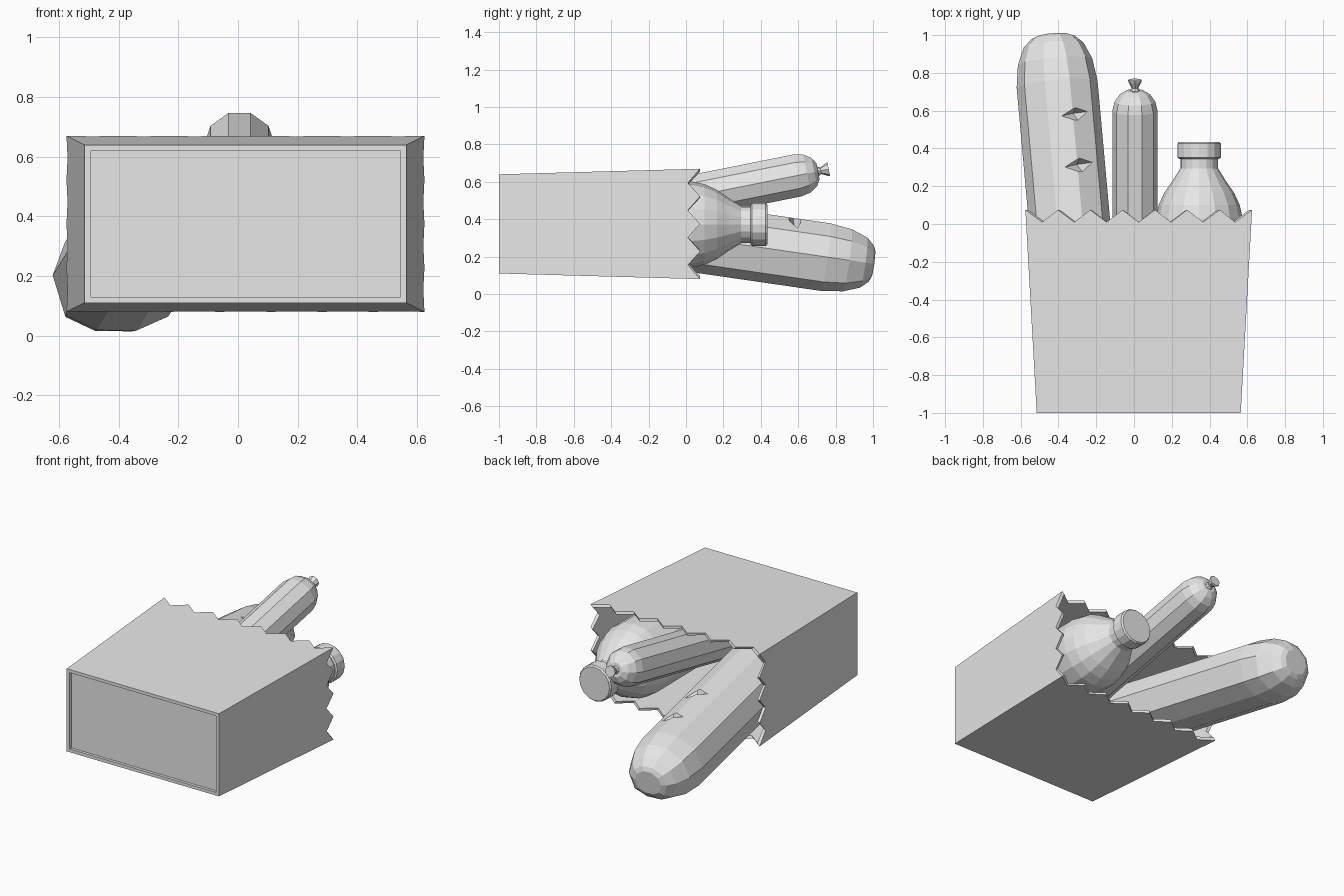
import bpy, bmesh, math
from mathutils import Vector, Matrix

if "Cube" in bpy.data.objects:
    bpy.data.objects.remove(bpy.data.objects["Cube"], do_unlink=True)

grey = bpy.data.materials.new("plain grey")
grey.use_nodes = True
colour = (0.8, 0.8, 0.8, 1)
grey.diffuse_color = colour
grey.node_tree.nodes["Principled BSDF"].inputs["Base Color"].default_value = colour


def loft(name, rings):
    """Closed skin through rings of points, capped at both ends."""
    bm = bmesh.new()
    loops = [[bm.verts.new(p) for p in ring] for ring in rings]
    n = len(loops[0])
    for a, b in zip(loops, loops[1:]):
        for i in range(n):
            j = (i + 1) % n
            bm.faces.new((a[i], a[j], b[j], b[i]))
    bm.faces.new(loops[0][::-1])
    bm.faces.new(loops[-1])
    bmesh.ops.recalc_face_normals(bm, faces=bm.faces)
    mesh = bpy.data.meshes.new(name)
    bm.to_mesh(mesh)
    bm.free()
    mesh.materials.append(grey)
    obj = bpy.data.objects.new(name, mesh)
    bpy.context.collection.objects.link(obj)
    return obj


def turned(name, origin, direction, profile, sides, wide=1, high=1, low_power=1):
    """Faceted body along an axis; profile is (distance, radius)."""
    axis = Vector(direction).normalized()
    up = Vector((1, 0, 0)).cross(axis).normalized()
    side = axis.cross(up)
    rings = []
    for t, r in profile:
        ring = []
        for i in range(sides):
            a = math.tau * i / sides
            s = math.sin(a)
            if s < 0:
                s = -abs(s) ** low_power
            ring.append(Vector(origin) + axis * t + side * (r * wide * math.cos(a)) + up * (r * high * s))
        rings.append(ring)
    return loft(name, rings)


# Paper bag: flared walls, torn zigzag mouth, recessed base
def bag_ring(y, inset, zigzag=False):
    f = (y + 1) / 1.075
    cx, cz = 0.025, 0.375
    teeth = (7, 4, 7, 4)
    corners = ((-1, -1), (1, -1), (1, 1), (-1, 1))
    ring = []
    for k in range(4):
        (ax, az), (bx, bz) = corners[k], corners[(k + 1) % 4]
        steps = teeth[k] * 2
        for i in range(steps):
            u = i / steps
            yy = y - 0.065 if zigzag and i % 2 else y
            g = (yy + 1) / 1.075 if zigzag else f
            w, h = 0.54 + 0.06 * g - inset, 0.265 + 0.03 * g - inset
            ring.append((cx + w * (ax + (bx - ax) * u), yy, cz + h * (az + (bz - az) * u)))
    return ring


loft("paper_bag", [
    bag_ring(-0.98, 0.02), bag_ring(-1, 0.02), bag_ring(-1, 0),
    bag_ring(0.075, 0, True), bag_ring(0.075, 0.016, True), bag_ring(-0.96, 0.016)])

# Bread loaf with a flattened underside
loaf = turned("bread_loaf", (-0.345, 0.05, 0.30), (-0.09, 1, -0.145),
              [(-0.72, 0.4), (-0.66, 0.8), (-0.5, 1), (0.7, 1), (0.82, 0.92),
               (0.91, 0.74), (0.95, 0.54), (0.963, 0.4)], 10, 0.215, 0.19, 0.65)

# Slashes cut across the loaf crust
for k, (x, y, z) in enumerate([(-0.30, 0.585, 0.40), (-0.28, 0.315, 0.435)]):
    bm = bmesh.new()
    bmesh.ops.create_cone(bm, cap_ends=True, segments=4, radius1=0, radius2=1, depth=1)
    bmesh.ops.scale(bm, vec=(0.21, 0.075, 0.16), verts=bm.verts)
    bmesh.ops.rotate(bm, matrix=Matrix.Rotation(0.3, 3, 'Y') @ Matrix.Rotation(0.16, 3, 'Z'), verts=bm.verts)
    bmesh.ops.translate(bm, vec=(x, y, z), verts=bm.verts)
    mesh = bpy.data.meshes.new("slash_cutter")
    bm.to_mesh(mesh)
    bm.free()
    mesh.materials.append(grey)
    cutter = bpy.data.objects.new("slash_cutter", mesh)
    bpy.context.collection.objects.link(cutter)
    cutter.hide_render = True
    cutter.hide_viewport = True
    mod = loaf.modifiers.new("slash", 'BOOLEAN')
    mod.operation = 'DIFFERENCE'
    mod.object = cutter

# Sausage with a tied end
turned("sausage", (0.005, 0.0, 0.515), (0, 1, 0.2),
       [(-0.6, 0.05), (-0.57, 0.09), (-0.5, 0.12), (0.61, 0.12), (0.66, 0.108),
        (0.7, 0.08), (0.72, 0.045)], 10)
turned("sausage_knot", (0.005, 0.0, 0.515), (0, 1, 0.2),
       [(0.71, 0.03), (0.735, 0.018), (0.77, 0.036), (0.778, 0.036)], 8)

# Round-shouldered bottle and its cap
turned("bottle", (0.345, 0, 0.372), (0, 1, 0),
       [(-0.7, 0.2), (-0.68, 0.225), (0.03, 0.23), (0.1, 0.215), (0.165, 0.185),
        (0.23, 0.14), (0.295, 0.1), (0.36, 0.1)], 16)
turned("bottle_cap", (0.345, 0, 0.372), (0, 1, 0),
       [(0.345, 0.105), (0.352, 0.115), (0.425, 0.115), (0.435, 0.107)], 16)
